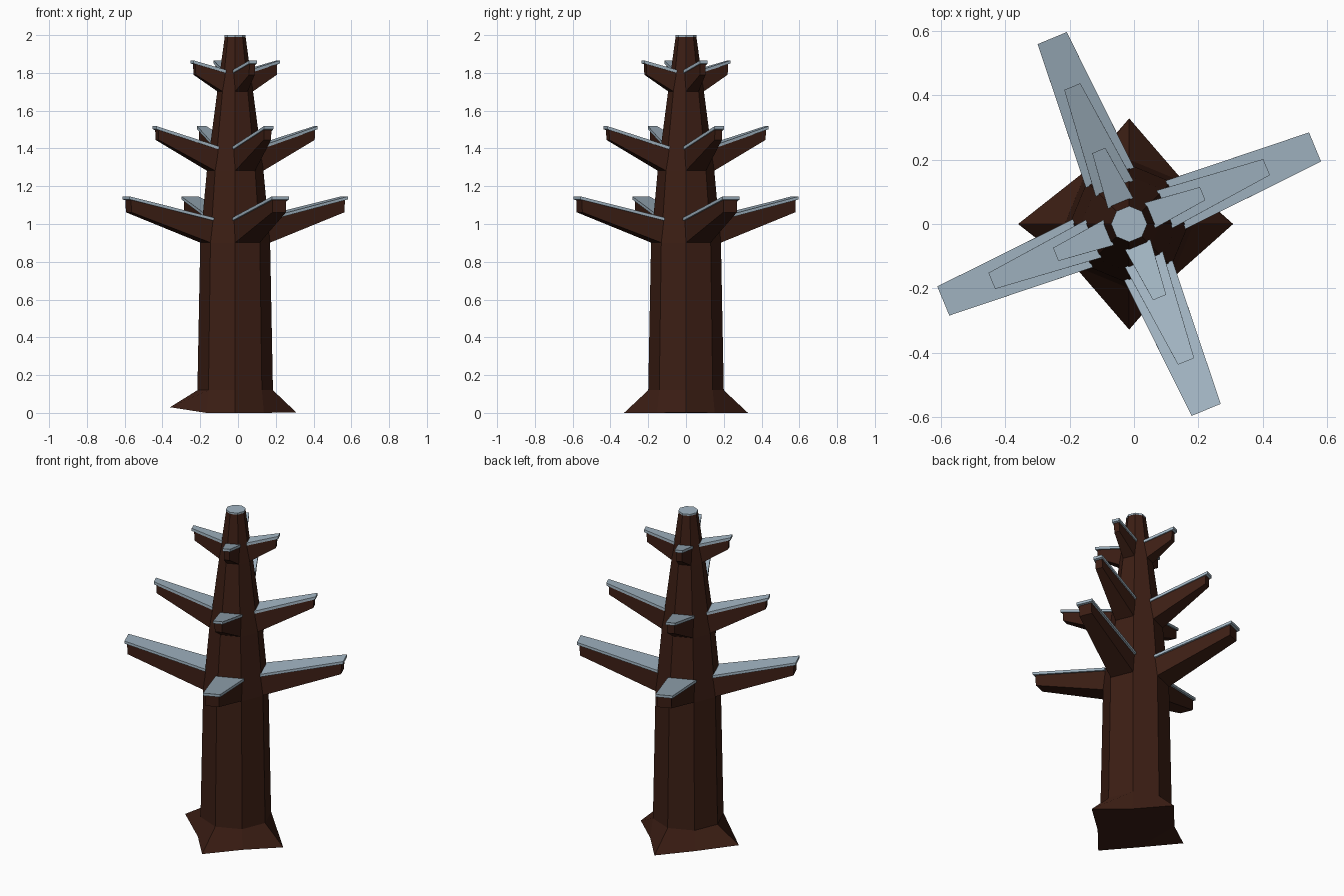
import bpy, bmesh, math
from mathutils import Vector, Matrix

if "Cube" in bpy.data.objects:
    bpy.data.objects.remove(bpy.data.objects["Cube"])

CX = -0.015


def material(name, color):
    m = bpy.data.materials.new(name)
    m.diffuse_color = color
    m.use_nodes = True
    m.node_tree.nodes["Principled BSDF"].inputs["Base Color"].default_value = m.diffuse_color
    return m


BARK = material("bark", (0.045, 0.013, 0.007, 1))
SNOW = material("snow", (0.36, 0.46, 0.54, 1))


def finish(bm, name, mat):
    bmesh.ops.recalc_face_normals(bm, faces=bm.faces)
    mesh = bpy.data.meshes.new(name)
    bm.to_mesh(mesh)
    bm.free()
    mesh.materials.append(mat)
    obj = bpy.data.objects.new(name, mesh)
    bpy.context.collection.objects.link(obj)


def loft(bm, rings):
    """Join equal-sized rings of points into a closed solid."""
    rings = [[bm.verts.new(p) for p in ring] for ring in rings]
    for a, b in zip(rings, rings[1:]):
        n = len(a)
        for i in range(n):
            j = (i + 1) % n
            bm.faces.new((a[i], a[j], b[j], b[i]))
    bm.faces.new(rings[0][::-1])
    bm.faces.new(rings[-1])
    return rings


def octagon(r, z):
    return [Vector((CX + r * math.cos(i * math.pi / 4), r * math.sin(i * math.pi / 4), z))
            for i in range(8)]


PROFILE = [(0.215, 0), (0.2, 0.12), (0.185, 0.9), (0.15, 1.28), (0.095, 1.7), (0.055, 1.992)]


def trunk_radius(z):
    for (r0, z0), (r1, z1) in zip(PROFILE, PROFILE[1:]):
        if z <= z1:
            return r0 + (r1 - r0) * (z - z0) / (z1 - z0)


# Trunk with four flared root points
bm = bmesh.new()
rings = loft(bm, [octagon(r, z) for r, z in PROFILE])
for i, p in {0: (0.308, 0, 0.003), 2: (CX, 0.328, 0), 4: (-0.36, 0, 0.03), 6: (CX, -0.328, 0)}.items():
    rings[0][i].co = p
bmesh.ops.triangulate(bm, faces=[f for f in bm.faces if all(v in rings[0] for v in f.verts)])
finish(bm, "trunk", BARK)

# Snow on the trunk top
bm = bmesh.new()
loft(bm, [octagon(0.056, 1.99), octagon(0.056, 2.0)])
finish(bm, "trunk_snow", SNOW)


def section(x_low, x_high, w, z_low, z_high):
    h = w / 2
    return [Vector((x_low, -h, z_low)), Vector((x_low, h, z_low)),
            Vector((x_high, h, z_high)), Vector((x_high, -h, z_high))]


def apothem(z):
    return trunk_radius(z) * math.cos(math.pi / 8) - 0.004


# Tiers: reach, root width, tip width, root bottom/top z, tip bottom/top z
TIERS = {
    "lower": (0.625, 0.142, 0.078, 0.90, 1.018, 1.062, 1.13),
    "middle": (0.462, 0.115, 0.042, 1.28, 1.395, 1.445, 1.502),
    "upper": (0.247, 0.073, 0.032, 1.70, 1.80, 1.79, 1.85),
}
T = 0.016
for tier, (reach, wr, wt, rb, rt, tb, tt) in TIERS.items():
    for k in range(4):
        turn = Matrix.Translation((CX, 0, 0)) @ Matrix.Rotation(math.pi / 8 + k * math.pi / 2, 4, "Z")
        # Branch growing from one trunk face
        bm = bmesh.new()
        loft(bm, [section(apothem(rb), apothem(rt), wr, rb, rt),
                  section(reach - 0.015, reach - 0.012, wt, tb, tt)])
        bm.transform(turn)
        finish(bm, f"{tier}_branch_{k + 1}", BARK)
        # Overhanging snow strip along the branch
        bm = bmesh.new()
        over = 0.02 if tier == "lower" else 0.012
        loft(bm, [section(apothem(rt), apothem(rt + T), wr + over, rt, rt + T),
                  section(reach, reach, wt + over, tt, tt + T)])
        bm.transform(turn)
        finish(bm, f"{tier}_branch_snow_{k + 1}", SNOW)
